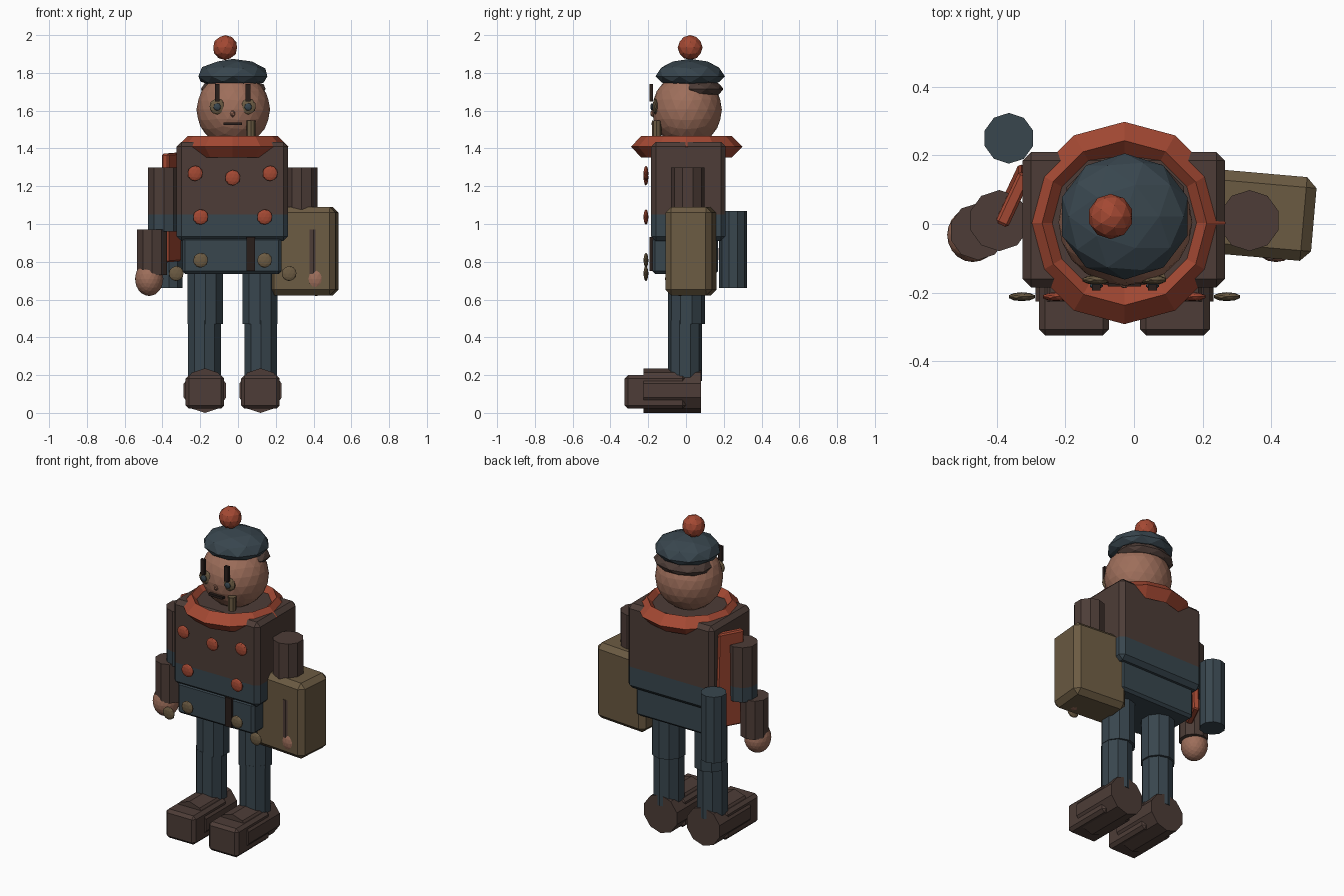
import bpy, bmesh, math
from mathutils import Matrix, Vector, Euler

if "Cube" in bpy.data.objects:
    bpy.data.objects.remove(bpy.data.objects["Cube"])

MID = -0.028  # body centre line


def material(name, r, g, b):
    m = bpy.data.materials.new(name)
    m.diffuse_color = (r, g, b, 1)
    m.use_nodes = True
    m.node_tree.nodes["Principled BSDF"].inputs["Base Color"].default_value = m.diffuse_color
    return m


NAVY = material("navy cloth", 0.040, 0.061, 0.076)
BROWN = material("brown cloth", 0.074, 0.046, 0.038)
RED = material("red cloth", 0.370, 0.066, 0.033)
SKIN = material("skin", 0.340, 0.157, 0.104)
TAN = material("tan leather", 0.148, 0.104, 0.055)
DARK = material("dark trim", 0.022, 0.013, 0.011)


def finish(name, bm, mat, loc, rot=(0, 0, 0), scale=(1, 1, 1)):
    """Place the mesh and turn it into an object."""
    bm.transform(Matrix.LocRotScale(Vector(loc), Euler(rot), Vector(scale)))
    me = bpy.data.meshes.new(name)
    bm.to_mesh(me)
    bm.free()
    me.materials.append(mat)
    ob = bpy.data.objects.new(name, me)
    bpy.context.collection.objects.link(ob)
    return ob


def box(name, mat, lo, hi, bevel=0.0, rot=(0, 0, 0)):
    bm = bmesh.new()
    bmesh.ops.create_cube(bm, size=1)
    size = [h - l for l, h in zip(lo, hi)]
    bmesh.ops.scale(bm, vec=size, verts=bm.verts)
    if bevel:
        bmesh.ops.bevel(bm, geom=bm.edges[:], offset=bevel, segments=1, affect='EDGES')
    return finish(name, bm, mat, [(l + h) / 2 for l, h in zip(lo, hi)], rot)


def ball(name, mat, loc, radii, sub=2):
    bm = bmesh.new()
    bmesh.ops.create_icosphere(bm, subdivisions=sub, radius=1)
    return finish(name, bm, mat, loc, scale=radii)


def rod(name, mat, loc, r, length, rot=(0, 0, 0), sides=10, top=None):
    bm = bmesh.new()
    bmesh.ops.create_cone(bm, cap_ends=True, segments=sides, radius1=r,
                          radius2=r if top is None else top, depth=length)
    return finish(name, bm, mat, loc, rot)


def two_tone(ob, z, low):
    """Cut the object at height z and colour everything beneath."""
    ob.data.materials.append(low)
    bm = bmesh.new()
    bm.from_mesh(ob.data)
    bmesh.ops.bisect_plane(bm, geom=bm.verts[:] + bm.edges[:] + bm.faces[:],
                           plane_co=(0, 0, z), plane_no=(0, 0, 1))
    for f in bm.faces:
        f.material_index = int(f.calc_center_median().z < z)
    bm.to_mesh(ob.data)
    bm.free()


# Torso: two-tone jacket and lower jacket skirt
jacket = box("jacket", BROWN, (-0.325, -0.185, 0.91), (0.265, 0.21, 1.435), 0.025)
two_tone(jacket, 1.05, NAVY)
box("jacket_skirt", NAVY, (-0.295, -0.178, 0.735), (0.23, 0.17, 0.93), 0.015)
box("belt_tab", DARK, (0.046, -0.192, 0.75), (0.09, -0.17, 0.93))

# Collar: twelve-sided ring with a diamond section
bm = bmesh.new()
rings = []
for i in range(12):
    a = math.tau * i / 12
    rings.append([bm.verts.new((r * math.cos(a), r * math.sin(a), z))
                  for r, z in ((0.295, 0), (0.24, 0.056), (0.185, 0), (0.24, -0.056))])
for i in range(12):
    p, q = rings[i], rings[(i + 1) % 12]
    for j in range(4):
        k = (j + 1) % 4
        bm.faces.new((p[j], q[j], q[k], p[k]))
finish("collar", bm, RED, (MID, 0.003, 1.409))

# Arms, hands, legs and shoes on both sides
for side, label in ((-1, "left"), (1, "right")):
    arm = rod(label + "_upper_arm", BROWN, (MID + side * 0.365, 0.01, 1.13), 0.089, 0.34)
    two_tone(arm, 1.05, NAVY)
    rod(label + "_forearm", BROWN, (MID + side * 0.427, -0.022, 0.85), 0.083, 0.24)
    ball(label + "_hand", SKIN, (MID + side * 0.442, -0.032, 0.71), (0.075, 0.079, 0.091), 3)
    rod(label + "_thigh", NAVY, (MID + side * 0.145, 0.002, 0.61), 0.098, 0.28)
    rod(label + "_shin", NAVY, (MID + side * 0.149, -0.005, 0.33), 0.091, 0.32)
    x = MID + side * 0.147
    rod(label + "_shoe_heel", BROWN, (x, -0.073, 0.118), 0.118, 0.306, (math.pi / 2, 0, 0))
    box(label + "_shoe_toe", BROWN, (x - 0.102, -0.325, 0.022), (x + 0.102, 0.0, 0.2), 0.018)

# Carried things: case, strap board behind the arm, cloth roll at the back
box("case", TAN, (0.17, -0.095, 0.622), (0.525, 0.15, 1.09), 0.03, (0, 0, math.radians(-5)))
box("side_strap", RED, (-0.372, 0.0, 0.8), (-0.332, 0.165, 1.375), 0.008,
    (math.radians(2), math.radians(1), math.radians(-25)))
rod("cloth_roll", NAVY, (-0.365, 0.25, 0.865), 0.074, 0.41)

# Jacket buttons and brass studs
for i, (x, z) in enumerate(((-0.227, 1.268), (MID, 1.245), (0.17, 1.268),
                            (-0.198, 1.037), (0.141, 1.037))):
    ball(f"button_{i}", RED, (x, -0.212, z), (0.041, 0.013, 0.041))
for i, (x, z) in enumerate(((-0.327, 0.738), (-0.198, 0.808), (0.141, 0.808), (0.271, 0.738))):
    ball(f"stud_{i}", TAN, (x, -0.212, z), (0.04, 0.013, 0.04))

# Head and hair
ball("head", SKIN, (MID + 0.003, 0.005, 1.605), (0.195, 0.185, 0.195), 3)
ball("hair", BROWN, (MID + 0.003, 0.068, 1.715), (0.18, 0.13, 0.055))

# Cap with a flattened underside, and its pompom
cap = ball("cap", NAVY, (MID + 0.001, 0.022, 1.782), (0.192, 0.184, 0.092))
for v in cap.data.vertices:
    if v.co.z < 1.782:
        v.co.z = 1.782 + (v.co.z - 1.782) * 0.68
ball("pompom", RED, (-0.068, 0.022, 1.934), (0.066, 0.066, 0.066))

# Face: eyes, pupils, brows, nose, mouth and pipe
for side, label in ((-1, "left"), (1, "right")):
    x = MID + side * 0.082
    ball(label + "_eye", TAN, (x, -0.163, 1.622), (0.042, 0.014, 0.042))
    ball(label + "_pupil", NAVY, (x, -0.18, 1.62), (0.02, 0.009, 0.02))
    box(label + "_brow", DARK, (x - 0.013, -0.194, 1.648), (x + 0.013, -0.176, 1.742))
ball("nose", SKIN, (MID, -0.172, 1.585), (0.016, 0.018, 0.022), 1)
box("mouth", DARK, (MID - 0.048, -0.182, 1.523), (MID + 0.048, -0.13, 1.538))
rod("pipe", TAN, (0.068, -0.155, 1.505), 0.024, 0.085, sides=8)
